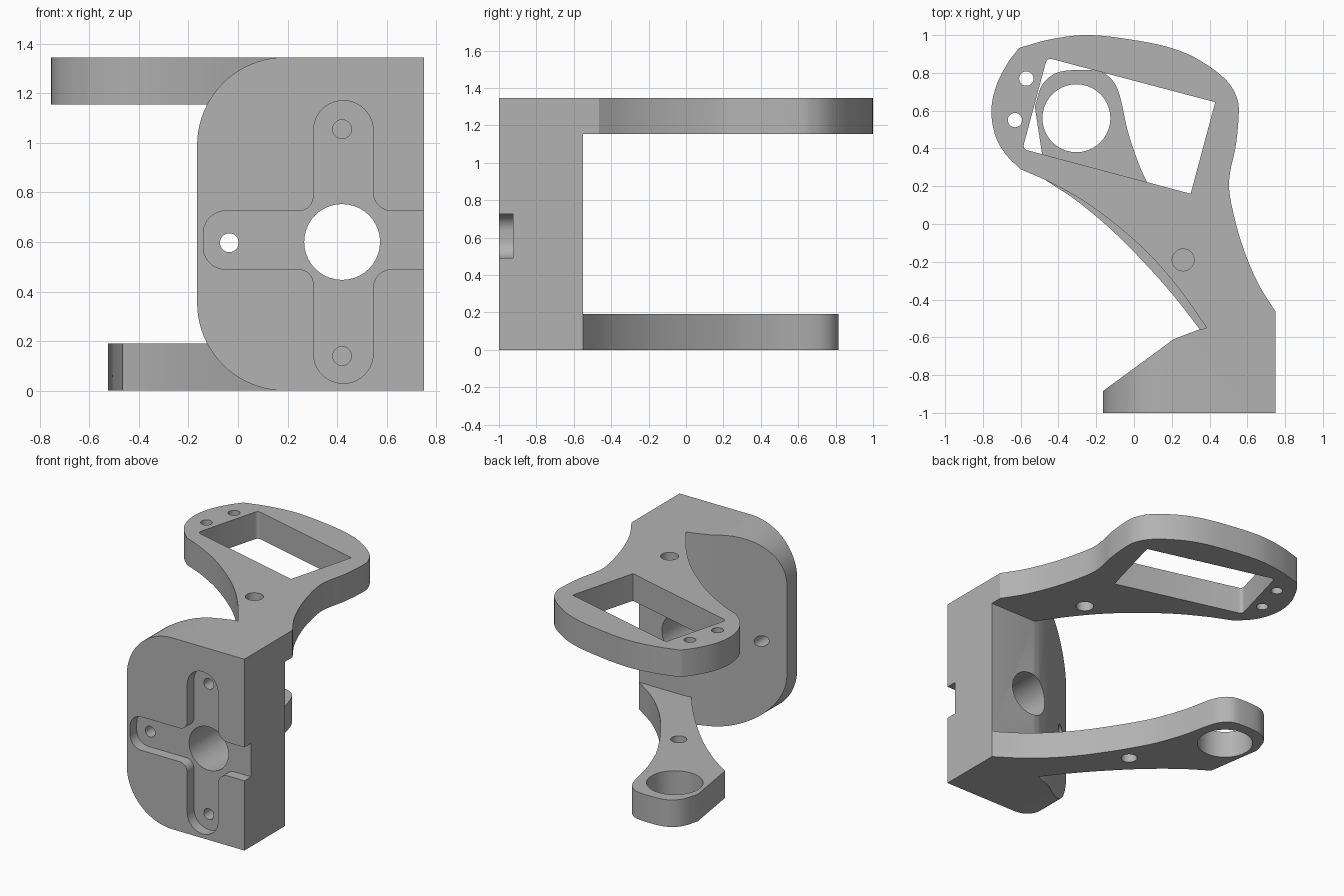
import bpy, bmesh, math
from mathutils import Vector

old = bpy.data.objects.get("Cube")
if old:
    bpy.data.objects.remove(old, do_unlink=True)

grey = bpy.data.materials.new("plain_grey")
grey.use_nodes = True
colour = (0.45, 0.45, 0.45, 1)
grey.diffuse_color = colour
grey.node_tree.nodes["Principled BSDF"].inputs["Base Color"].default_value = colour


def fillet(corners, steps=10):
    """Outline from (u, v, radius) corners."""
    out = []
    for i, (u, v, r) in enumerate(corners):
        p = Vector((u, v))
        if r == 0:
            out.append(p)
            continue
        a = (Vector(corners[i - 1][:2]) - p).normalized()
        b = (Vector(corners[(i + 1) % len(corners)][:2]) - p).normalized()
        half = a.angle(b) / 2
        centre = p + (a + b).normalized() * (r / math.sin(half))
        start = p + a * (r / math.tan(half)) - centre
        end = p + b * (r / math.tan(half)) - centre
        sweep = start.angle(end)
        for k in range(steps + 1):
            t = k / steps
            out.append(centre + (start * math.sin((1 - t) * sweep)
                                 + end * math.sin(t * sweep)) / math.sin(sweep))
    return out


def spline(pts, steps=5):
    """Smooth path through the points, ends included."""
    p = [Vector(q) for q in pts]
    p = [2 * p[0] - p[1]] + p + [2 * p[-1] - p[-2]]
    out = []
    for a, b, c, d in zip(p, p[1:], p[2:], p[3:]):
        for k in range(steps):
            t = k / steps
            out.append(0.5 * (2 * b + (c - a) * t + (2 * a - 5 * b + 4 * c - d) * t**2
                              + (3 * b - a - 3 * c + d) * t**3))
    return out + [p[-2]]


def circle(u, v, r, n=40):
    return [Vector((u + r * math.cos(math.tau * k / n), v + r * math.sin(math.tau * k / n)))
            for k in range(n)]


def prism(name, outline, lo, hi, axis="z"):
    """Extrude an outline along z (outline in xy) or y (outline in xz)."""
    bm = bmesh.new()
    put = (lambda q, h: (q[0], q[1], h)) if axis == "z" else (lambda q, h: (q[0], h, q[1]))
    low = [bm.verts.new(put(q, lo)) for q in outline]
    high = [bm.verts.new(put(q, hi)) for q in outline]
    bm.faces.new(low)
    bm.faces.new(high)
    n = len(low)
    for i in range(n):
        j = (i + 1) % n
        bm.faces.new((low[i], low[j], high[j], high[i]))
    bmesh.ops.recalc_face_normals(bm, faces=bm.faces)
    mesh = bpy.data.meshes.new(name)
    bm.to_mesh(mesh)
    bm.free()
    mesh.materials.append(grey)
    obj = bpy.data.objects.new(name, mesh)
    bpy.context.collection.objects.link(obj)
    return obj


def combine(target, other, operation):
    mod = target.modifiers.new("combine", "BOOLEAN")
    mod.operation, mod.object, mod.solver = operation, other, "EXACT"
    deps = bpy.context.evaluated_depsgraph_get()
    mesh = bpy.data.meshes.new_from_object(target.evaluated_get(deps))
    target.modifiers.clear()
    target.data = mesh
    bpy.data.objects.remove(other, do_unlink=True)


TOP, THICK = 1.345, 0.19

# Mounting block: plan shape trimmed to the rounded front profile
bracket = prism("bracket", [(-0.165, -1), (0.75, -1), (0.75, -0.55), (0.39, -0.55),
                            (0.34, -0.56), (0.21, -0.61), (-0.165, -0.885)], 0, TOP)
combine(bracket, prism("front_profile", fillet([
    (-0.165, 0, 0.355), (0.75, 0, 0), (0.75, TOP, 0), (-0.165, TOP, 0.355)], 20),
    -1.2, 0, "y"), "INTERSECT")

# Cross-shaped recess, open on one side
combine(bracket, prism("recess", fillet([
    (0.305, 0.03, 0.119), (0.305, 0.49, 0.06), (-0.14, 0.49, 0.09), (-0.14, 0.725, 0.09),
    (0.305, 0.725, 0.06), (0.305, 1.17, 0.119), (0.545, 1.17, 0.119), (0.545, 0.725, 0.075),
    (0.9, 0.725, 0), (0.9, 0.49, 0), (0.545, 0.49, 0.075), (0.545, 0.03, 0.119)]),
    -1.1, -0.925, "y"), "DIFFERENCE")

# Block holes: two through, two blind
for x, z, r, depth in [(0.42, 0.6, 0.153, -0.3), (-0.035, 0.597, 0.038, -0.3),
                       (0.42, 1.055, 0.038, -0.7), (0.42, 0.14, 0.038, -0.7)]:
    combine(bracket, prism("hole", circle(x, z, r), -1.1, depth, "y"), "DIFFERENCE")

# Upper arm with wide head
upper = spline([(0.75, -0.465), (0.66, -0.32), (0.59, -0.16), (0.54, 0), (0.505, 0.17),
                (0.51, 0.28), (0.54, 0.42), (0.555, 0.6), (0.54, 0.68), (0.49, 0.76),
                (0.39, 0.84), (0.26, 0.91), (0.08, 0.96), (-0.22, 1.0), (-0.43, 0.98),
                (-0.6, 0.935)])
upper += spline([(-0.61, 0.93), (-0.67, 0.85), (-0.73, 0.73), (-0.755, 0.6), (-0.735, 0.47),
                 (-0.68, 0.37), (-0.6, 0.29)])
upper += spline([(-0.46, 0.23), (-0.28, 0.13), (-0.1, 0), (0.08, -0.16), (0.24, -0.345),
                 (0.385, -0.55)])
upper += [(0.42, -0.7), (0.7, -0.7), (0.75, -0.55)]
upper_arm = prism("upper_arm", upper, TOP - THICK, TOP)
window = fillet([(-0.46, 0.88, 0.025), (0.43, 0.645, 0.004), (0.3, 0.16, 0.004),
                 (-0.59, 0.397, 0.025)], 5)
for outline in (window, circle(-0.57, 0.77, 0.038), circle(-0.63, 0.55, 0.038),
                circle(0.26, -0.19, 0.058)):
    combine(upper_arm, prism("cutter", outline, 1, 1.5), "DIFFERENCE")

# Lower arm with ring end
lower = spline([(0.75, -0.55), (0.55, -0.41), (0.36, -0.22), (0.2, 0), (0.07, 0.22),
                (0.01, 0.36), (-0.035, 0.5), (-0.07, 0.66), (-0.1, 0.74), (-0.145, 0.79),
                (-0.21, 0.813), (-0.35, 0.813), (-0.43, 0.79), (-0.49, 0.73), (-0.525, 0.62)])
lower += spline([(-0.465, 0.23), (-0.3, 0.12), (-0.12, -0.03), (0.05, -0.2), (0.21, -0.38),
                 (0.35, -0.56)])
lower += [(0.42, -0.7), (0.7, -0.7)]
lower_arm = prism("lower_arm", lower, 0, THICK)
for outline in (circle(-0.305, 0.56, 0.18), circle(0.05, 0.01, 0.052)):
    combine(lower_arm, prism("cutter", outline, -0.2, 0.4), "DIFFERENCE")

# Join into one solid, smooth the curved walls
combine(bracket, upper_arm, "UNION")
combine(bracket, lower_arm, "UNION")
bracket.data.shade_smooth()
bracket.data.set_sharp_from_angle(angle=math.radians(28))
